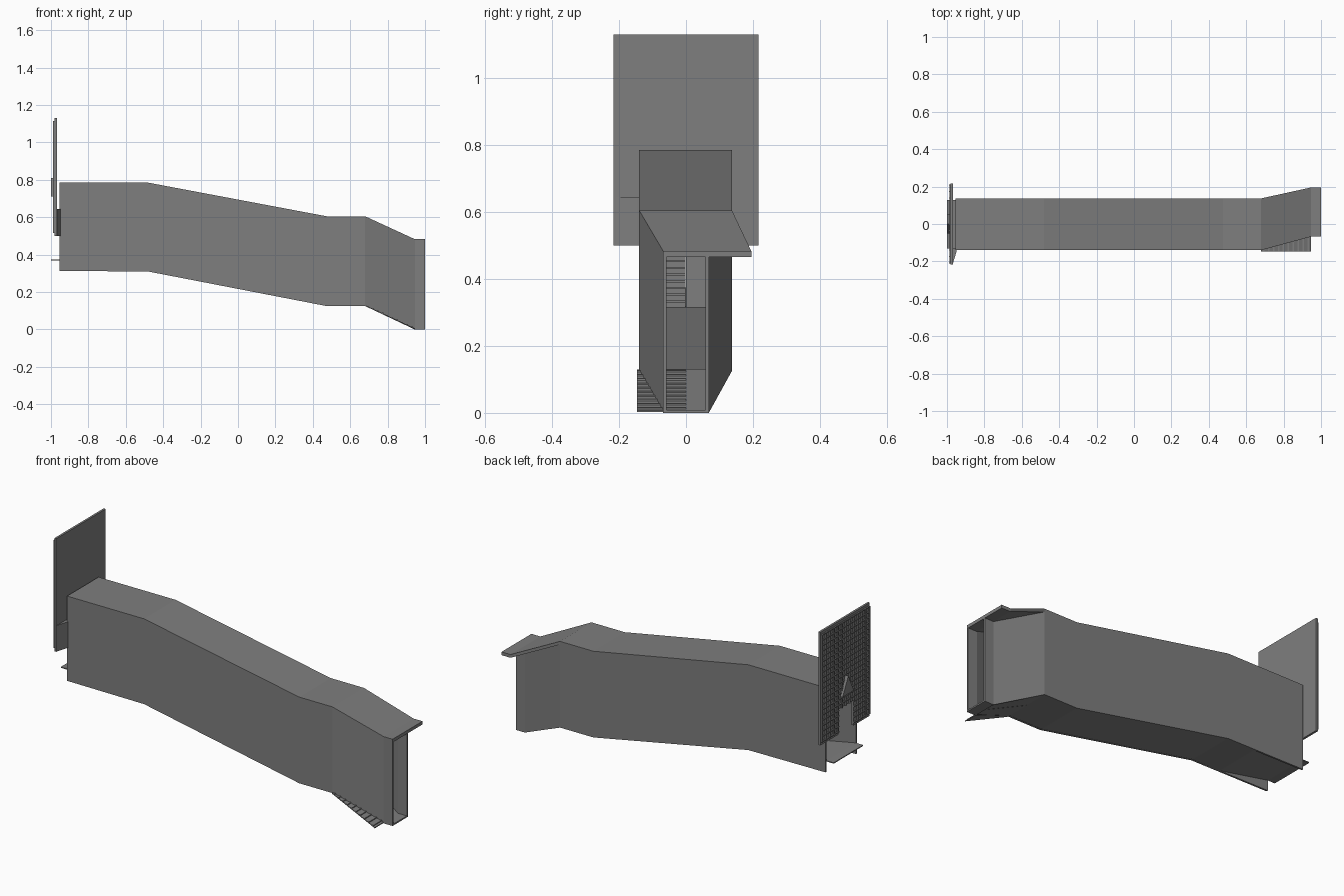
import bpy, bmesh

if "Cube" in bpy.data.objects:
    bpy.data.objects.remove(bpy.data.objects["Cube"])

grey = bpy.data.materials.new("mid_grey")
grey.diffuse_color = (0.21, 0.21, 0.21, 1)
grey.use_nodes = True
grey.node_tree.nodes["Principled BSDF"].inputs["Base Color"].default_value = grey.diffuse_color


def finish(name, bm):
    bmesh.ops.recalc_face_normals(bm, faces=bm.faces)
    me = bpy.data.meshes.new(name)
    bm.to_mesh(me)
    bm.free()
    me.materials.append(grey)
    ob = bpy.data.objects.new(name, me)
    bpy.context.collection.objects.link(ob)
    return ob


def add_loft(bm, stations):
    """Rectangular sections (x, y0, y1, z0, z1) joined along x and capped."""
    rings = [[bm.verts.new((x, y, z)) for y, z in
              ((y0, z0), (y1, z0), (y1, z1), (y0, z1))]
             for x, y0, y1, z0, z1 in stations]
    for a, b in zip(rings, rings[1:]):
        for i in range(4):
            j = (i + 1) % 4
            bm.faces.new((a[i], a[j], b[j], b[i]))
    bm.faces.new(rings[0])
    bm.faces.new(rings[-1])


def loft(name, *parts):
    bm = bmesh.new()
    for p in parts:
        add_loft(bm, p)
    return finish(name, bm)


def box(x0, x1, y0, y1, z0, z1):
    return [(x0, y0, y1, z0, z1), (x1, y0, y1, z0, z1)]


# Corridor outline at each bend
X = [-.955, -.48, .475, .68, .945, 1.0]
TOP = [.785, .785, .605, .605, .483, .483]
BOT = [.313, .31, .125, .125, 0, 0]
FRONT = [-.14] * 4 + [-.068] * 2
BACK = [.137] * 4 + [.068] * 2
ROOF_BACK = [.137] * 4 + [.195] * 2
T = .01

# Walls and roof
loft("front_wall", [(x, y, y + T, b, t - .016) for x, y, b, t in zip(X, FRONT, BOT, TOP)])
loft("back_wall", [(x, y - T, y, b, t - .016) for x, y, b, t in zip(X, BACK, BOT, TOP)])
loft("roof", [(x, y0, y1, t - .018, t) for x, y0, y1, t in zip(X, FRONT, ROOF_BACK, TOP)])

# Main floor, rising to the landing that sticks out of the far end
FLOOR = [(-1, .375), (-.955, .375), (-.65, .316), (-.48, .316), (.475, .131), (.68, .131)]
loft("floor", [(x, -.131, .128, z - .005, z) for x, z in FLOOR])

# Lower end: smooth ramp on one half, ribbed ramp on the other, threshold
loft("ramp", [(.68, 0, .128, .126, .131), (.945, 0, .06, .003, .008)])
loft("threshold", box(.945, 1, -.06, .06, 0, .008))
loft("ribbed_ramp", [(.68, -.146, 0, .125, .130), (.945, -.146, 0, .002, .007)])
ribs = []
for i in range(10):
    f = (i + .5) / 10
    x, z = .68 + .265 * f, .13 - .123 * f
    ribs.append(box(x - .004, x + .004, -.146, 0, z - .003, z + .003))
loft("ramp_ribs", *ribs)

# Inner double door: one slatted leaf, one plain
loft("plain_door", box(-.66, -.65, 0, .127, .316, .48))
loft("slatted_door", box(-.66, -.65, -.13, -.002, .316, .48),
     *[box(-.65, -.645, -.13, -.002, .33 + .02 * i, .336 + .02 * i) for i in range(7)])

# Upright panel with a doorway notch
HY0, HY1, HZ = -.075, .06, .64
loft("panel", box(-.98, -.968, -.217, HY0, .5, 1.13),
     box(-.98, -.968, HY1, .217, .5, 1.13),
     box(-.98, -.968, HY0, HY1, HZ, 1.13))

# Lattice bars on the panel, interrupted by the doorway
bars = []
COLS, ROWS = 12, 20
for i in range(COLS + 1):
    y = -.208 + .416 * i / COLS
    z0 = HZ if HY0 < y < HY1 else .515
    bars.append(box(-.988, -.98, y - .003, y + .003, z0, 1.115))
for i in range(ROWS + 1):
    z = .518 + .594 * i / ROWS
    spans = [(-.21, HY0), (HY1, .21)] if z < HZ else [(-.21, .21)]
    bars += [box(-.987, -.98, a, b, z - .003, z + .003) for a, b in spans]
loft("panel_lattice", *bars)

# Small wing joining panel and corridor
loft("side_wing", [(-.968, -.21, -.13, .5, .645), (-.948, -.145, -.13, .5, .645)])

# Plain tapered fixture above the doorway
bm = bmesh.new()
tri = [(-.05, .71), (.05, .71), (0, .81)]
a = [bm.verts.new((-1, y, z)) for y, z in tri]
b = [bm.verts.new((-.985, y, z)) for y, z in tri]
bm.faces.new(a)
bm.faces.new(b)
for i in range(3):
    j = (i + 1) % 3
    bm.faces.new((a[i], a[j], b[j], b[i]))
finish("door_fixture", bm)
